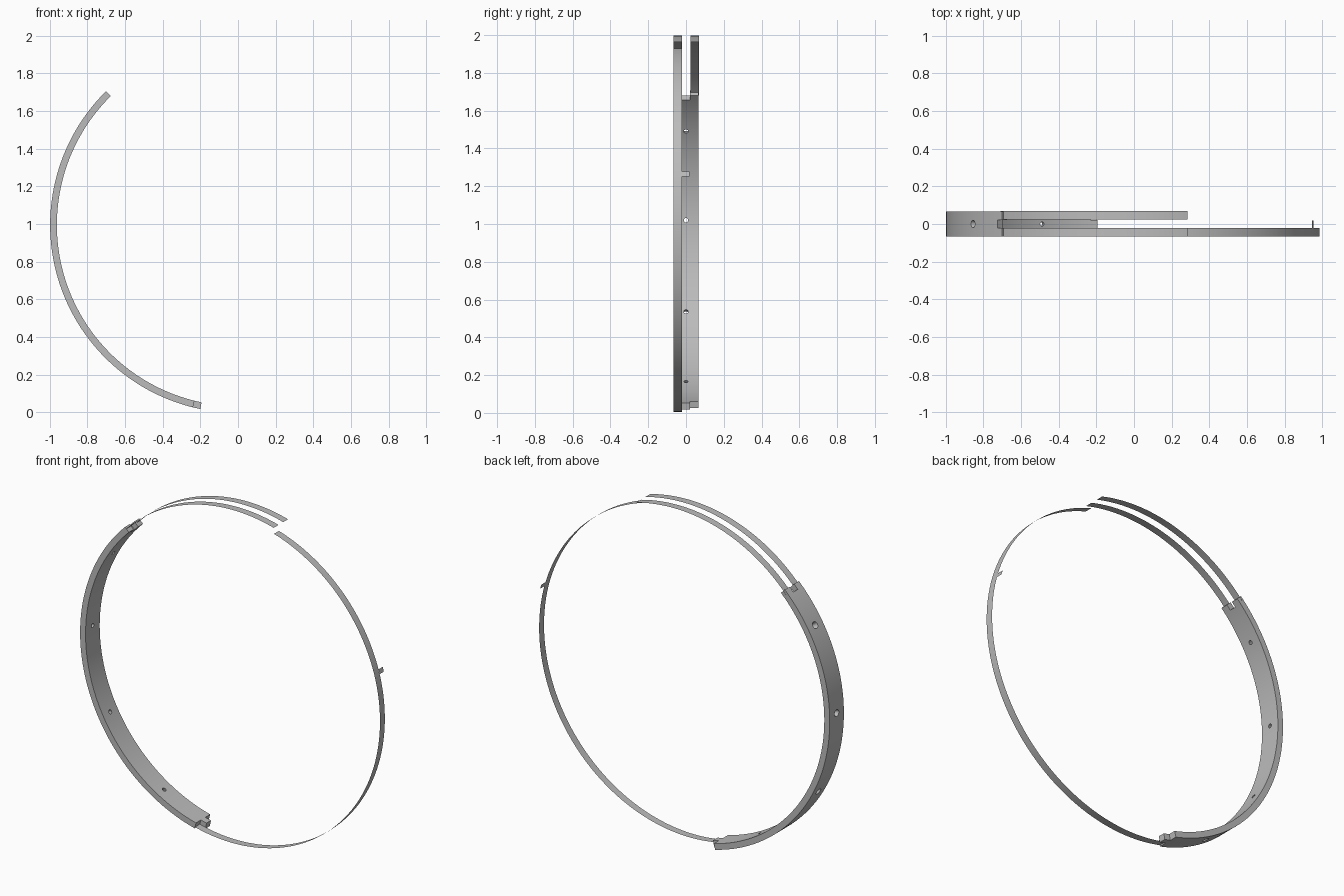
import bpy, bmesh, math
from mathutils import Vector, Matrix

if "Cube" in bpy.data.objects:
    bpy.data.objects.remove(bpy.data.objects["Cube"])

CZ = 0.995                      # ring centre height
R_OUT, R_IN = 0.998, 0.962      # thick segment radii
W, T = 0.067, 0.021             # half width of ring, half width of tongue

grey = bpy.data.materials.new("plain_grey")
grey.diffuse_color = (0.5, 0.5, 0.5, 1)
grey.use_nodes = True
grey.node_tree.nodes["Principled BSDF"].inputs["Base Color"].default_value = grey.diffuse_color


def polar(r, deg, y):
    a = math.radians(deg)
    return Vector((r * math.cos(a), y, CZ + r * math.sin(a)))


def finish(bm, name, smooth=True):
    me = bpy.data.meshes.new(name)
    bm.to_mesh(me)
    bm.free()
    ob = bpy.data.objects.new(name, me)
    bpy.context.collection.objects.link(ob)
    me.materials.append(grey)
    if smooth:
        smooth_object(ob)
    return ob


def smooth_object(ob):
    bpy.ops.object.select_all(action='DESELECT')
    ob.select_set(True)
    bpy.context.view_layer.objects.active = ob
    bpy.ops.object.shade_smooth_by_angle(angle=math.radians(30))


def band(name, a0, a1, r0, r1, y0, y1):
    """Paper-thin strip whose radius drifts from r0 to r1."""
    bm = bmesh.new()
    n = max(2, round(abs(a1 - a0) / 1.5))
    rows = []
    for i in range(n + 1):
        t = i / n
        r, a = r0 + (r1 - r0) * t, a0 + (a1 - a0) * t
        rows.append([bm.verts.new(polar(r, a, y)) for y in (y0, y1)])
    for p, q in zip(rows, rows[1:]):
        bm.faces.new((p[0], p[1], q[1], q[0]))
    # face normals outwards
    bm.normal_update()
    for f in bm.faces:
        c = f.calc_center_median() - Vector((0, 0, CZ))
        if f.normal.dot(c) < 0:
            f.normal_flip()
    return finish(bm, name)


# Thick segment: swept lanes, with a notch at the top and a tongue at the bottom
TOP, NOTCH, END, TONGUE = 134.6, 136.6, 256.1, 258.4
n = 84
angles = [TOP] + [NOTCH + (END - NOTCH) * i / n for i in range(n + 1)] + [TONGUE]
lanes = [-W, -T, T, W]
last = len(angles) - 2


def solid(i, j):
    if not (0 <= i <= last and 0 <= j <= 2):
        return False
    if i == 0:
        return j != 1
    if i == last:
        return j == 1
    return True


bm = bmesh.new()
cache = {}


def vert(i, j, k):
    if (i, j, k) not in cache:
        cache[i, j, k] = bm.verts.new(polar((R_IN, R_OUT)[k], angles[i], lanes[j]))
    return cache[i, j, k]


for i in range(last + 1):
    for j in range(3):
        if not solid(i, j):
            continue
        for k in (0, 1):
            bm.faces.new([vert(i, j, k), vert(i + 1, j, k), vert(i + 1, j + 1, k), vert(i, j + 1, k)])
        for d in (0, 1):
            if not solid(i + (1 if d else -1), j):
                bm.faces.new([vert(i + d, j, 0), vert(i + d, j + 1, 0), vert(i + d, j + 1, 1), vert(i + d, j, 1)])
            if not solid(i, j + (1 if d else -1)):
                bm.faces.new([vert(i, j + d, 0), vert(i + 1, j + d, 0), vert(i + 1, j + d, 1), vert(i, j + d, 1)])
bmesh.ops.recalc_face_normals(bm, faces=bm.faces[:])
segment = finish(bm, "thick_segment", smooth=False)

# Four countersunk screw holes through the thick segment
bm = bmesh.new()
for deg in (149, 178.5, 208.5, 239.5):
    a = math.radians(deg)
    turn = Vector((math.cos(a), 0, math.sin(a))).to_track_quat('Z', 'Y').to_matrix().to_4x4()
    m = Matrix.Translation(polar((R_IN + R_OUT) / 2, deg, 0)) @ turn
    bmesh.ops.create_cone(bm, cap_ends=True, segments=24, radius1=0.009, radius2=0.023,
                          depth=0.06, matrix=m)
cutter = finish(bm, "hole_cutter", smooth=False)
cutter.hide_render = True
mod = segment.modifiers.new("holes", 'BOOLEAN')
mod.object, mod.operation, mod.solver = cutter, 'DIFFERENCE', 'EXACT'
bpy.context.view_layer.objects.active = segment
bpy.ops.object.modifier_apply(modifier=mod.name)
bpy.data.objects.remove(cutter)
smooth_object(segment)

# Pair of thin straps running over the top from the thick segment
for name, y0, y1 in (("front_top_strap", -W, -T), ("back_top_strap", T + 0.002, W + 0.001)):
    band(name, 136, 73.7, 0.985, 1.009, y0, y1)

# Long thin strap down the right side and under to the thick segment
SEAM = 14.7
band("upper_side_strap", 73.0, SEAM, 0.976, 0.986, -W, -T)
band("lower_side_strap", SEAM, -104.5, 0.986, 0.990, -W, -T)

# Small tab on the side strap
band("side_tab", SEAM + 0.3, SEAM + 1.9, 0.986, 0.986, -T, 0.018)
